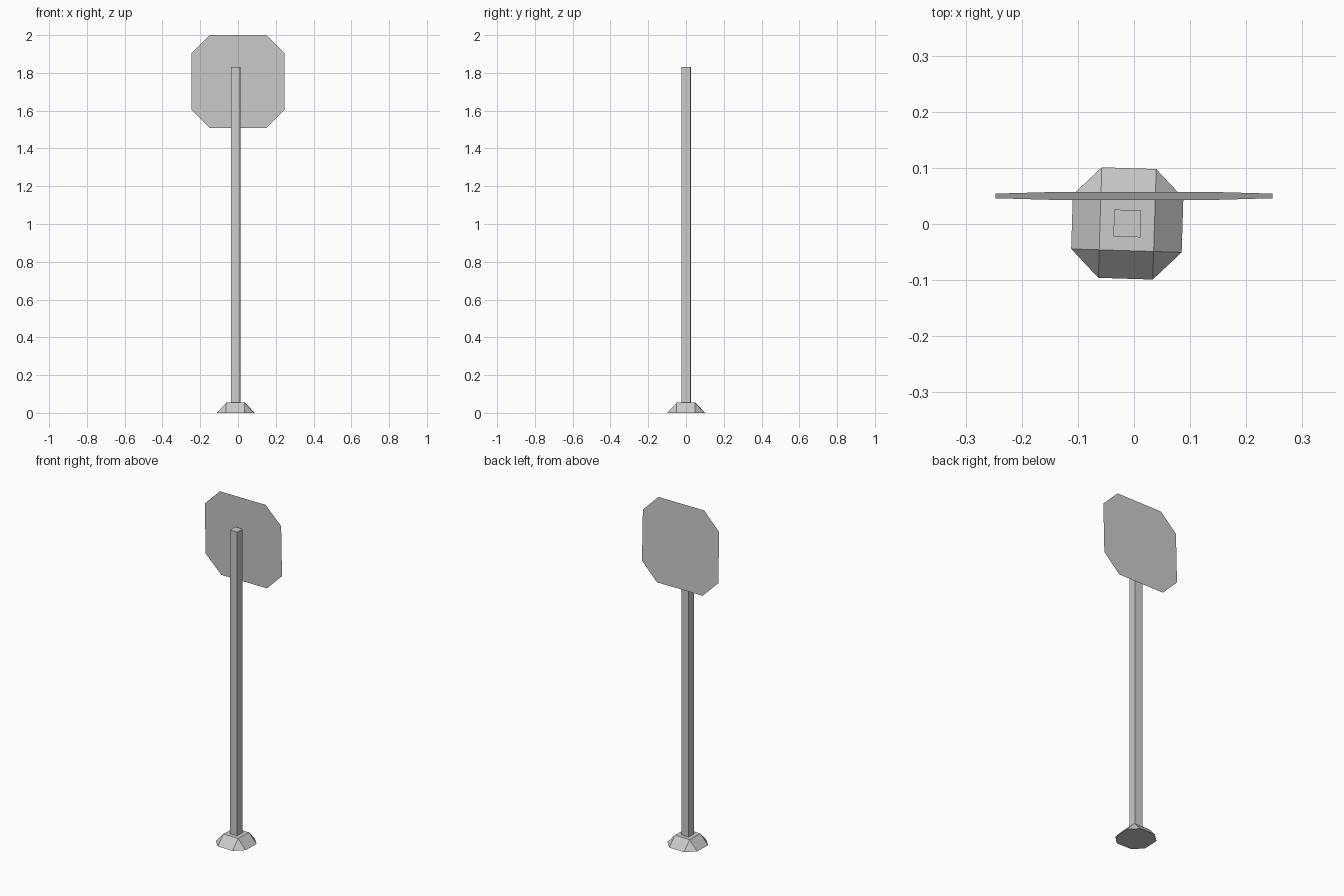
import bpy, bmesh, math
from mathutils import Matrix

if "Cube" in bpy.data.objects:
    bpy.data.objects.remove(bpy.data.objects["Cube"])

CX, CY = -0.012, 0.001          # post axis
TURN = math.radians(1.8)        # slight twist of post and base


def make_object(name, bm, matrix):
    bmesh.ops.transform(bm, matrix=matrix, verts=bm.verts)
    mesh = bpy.data.meshes.new(name)
    bm.to_mesh(mesh)
    bm.free()
    obj = bpy.data.objects.new(name, mesh)
    bpy.context.collection.objects.link(obj)
    return obj


def octagon(bm, r, c):
    """Octagon of half width r, with flat sides of half length c."""
    pts = [(-c, -r), (c, -r), (r, -c), (r, c), (c, r), (-c, r), (-r, c), (-r, -c)]
    return [bm.verts.new((x, y, 0)) for x, y in pts]


post_frame = Matrix.Translation((CX, CY, 0)) @ Matrix.Rotation(-TURN, 4, 'Z')

# Base: octagonal foot sloping up to a square top
bm = bmesh.new()
low = octagon(bm, 0.0985, 0.0485)
t = 0.0485
top = [bm.verts.new((x, y, 0.054)) for x, y in ((-t, -t), (t, -t), (t, t), (-t, t))]
bm.faces.new(low[::-1])
bm.faces.new(top)
for i in range(4):
    a, b, c = low[2 * i], low[2 * i + 1], low[(2 * i + 2) % 8]
    bm.faces.new((a, b, top[(i + 1) % 4], top[i]))
    bm.faces.new((b, c, top[(i + 1) % 4]))
make_object("base", bm, post_frame)

# Post: square bar standing on the base
bm = bmesh.new()
bmesh.ops.create_cube(bm, size=1)
z0, z1 = 0.054, 1.83
make_object("post", bm, post_frame @ Matrix.Translation((0, 0, (z0 + z1) / 2))
            @ Matrix.Diagonal((0.048, 0.048, z1 - z0, 1)))

# Sign plate: single flat octagon behind the post, leaning slightly forward
bm = bmesh.new()
bm.faces.new(octagon(bm, 0.247, 0.148))
make_object("sign_plate", bm, Matrix.Translation((0, 0.05, 1.754))
            @ Matrix.Rotation(math.radians(90 + 1.6), 4, 'X'))
